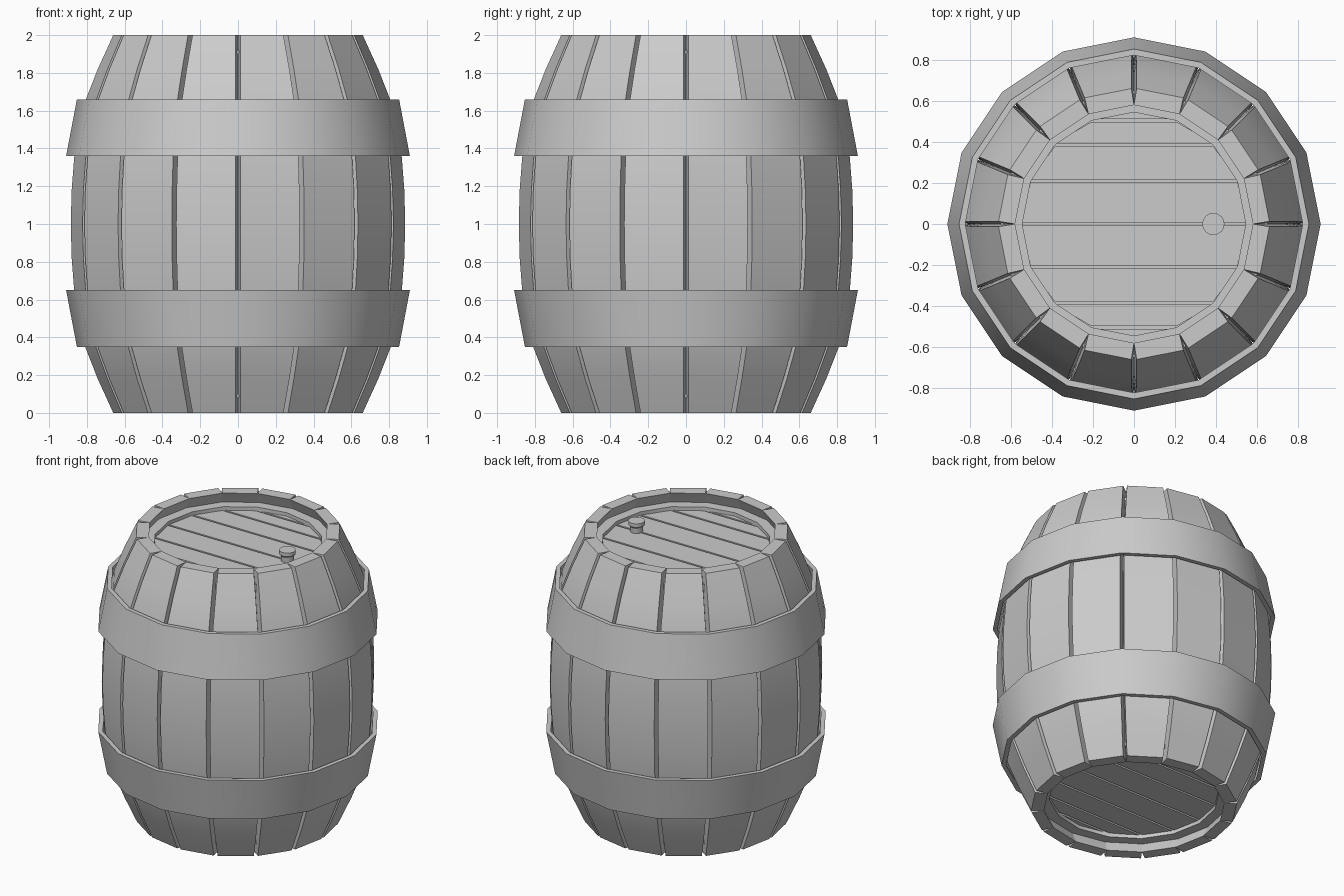
import bpy, bmesh, math

if "Cube" in bpy.data.objects:
    bpy.data.objects.remove(bpy.data.objects["Cube"])

N = 16
STEP = 2 * math.pi / N
grey = bpy.data.materials.new("plain grey")
grey.diffuse_color = (0.6, 0.6, 0.6, 1)
grey.use_nodes = True
grey.node_tree.nodes["Principled BSDF"].inputs["Base Color"].default_value = grey.diffuse_color


def finish(name, bm, smooth=True):
    bmesh.ops.recalc_face_normals(bm, faces=bm.faces)
    for f in bm.faces:
        f.smooth = smooth
    for e in bm.edges:
        e.smooth = smooth and len(e.link_faces) == 2 and e.calc_face_angle(0) < math.radians(30)
    me = bpy.data.meshes.new(name)
    bm.to_mesh(me)
    bm.free()
    me.materials.append(grey)
    ob = bpy.data.objects.new(name, me)
    bpy.context.collection.objects.link(ob)
    return ob


def loft(bm, rings, closed=False):
    """Skin a list of point rings; cap the ends, or join last to first."""
    vs = [[bm.verts.new(p) for p in r] for r in rings]
    n = len(vs[0])
    pairs = list(zip(vs, vs[1:])) + ([(vs[-1], vs[0])] if closed else [])
    for a, b in pairs:
        for i in range(n):
            j = (i + 1) % n
            bm.faces.new((a[i], a[j], b[j], b[i]))
    if not closed:
        bm.faces.new(vs[0][::-1])
        bm.faces.new(vs[-1])


def circle(r, z, n=N, x=0):
    return [(x + r * math.cos(i * 2 * math.pi / n), r * math.sin(i * 2 * math.pi / n), z) for i in range(n)]


def band(name, section):
    bm = bmesh.new()
    loft(bm, [circle(r, z) for r, z in section], closed=True)
    return finish(name, bm)


# Staves: flat panels following the bulge, with V grooves between them
half = [(0, 0.663), (0.18, 0.745), (0.35, 0.812), (0.5, 0.848), (0.65, 0.87), (0.82, 0.883)]
profile = half + [(1, 0.888)] + [(2 - z, r) for z, r in reversed(half)]
GAP, THICK = 0.013, 0.083
bm = bmesh.new()
for k in range(N):
    mid = (k + 0.5) * STEP
    c, s = math.cos(mid), math.sin(mid)
    rings = []
    for z, r in profile:
        ri = r - THICK
        a, w = r * math.cos(STEP / 2), r * math.sin(STEP / 2) - GAP
        b, v = ri * math.cos(STEP / 2), ri * math.sin(STEP / 2)
        rings.append([(d * c - t * s, d * s + t * c, z) for d, t in ((a, -w), (a, w), (b, v), (b, -v))])
    loft(bm, rings)
finish("staves", bm)

# Hoops
band("lower_hoop", [(0.853, 0.35), (0.91, 0.65), (0.88, 0.65), (0.823, 0.35)])
band("upper_hoop", [(0.853, 1.66), (0.91, 1.36), (0.88, 1.36), (0.823, 1.66)])


# Heads: rim ring, backing disc and planks split at the polygon corners
def head(name, sign):
    def zz(depth):
        return 2 - depth if sign > 0 else depth
    band(name + "_ring", [(0.545, zz(0.08)), (0.65, zz(0.08)), (0.65, zz(0.15)), (0.545, zz(0.15))])
    bm = bmesh.new()
    loft(bm, [circle(0.55, zz(0.125)), circle(0.55, zz(0.16))])
    finish(name + "_backing", bm, False)
    bm = bmesh.new()
    R, g = 0.546, 0.007
    for i in range(-4, 4):
        y0, y1 = R * math.sin(i * STEP), R * math.sin((i + 1) * STEP)
        x0, x1 = max(R * math.cos(i * STEP), 0.001), max(R * math.cos((i + 1) * STEP), 0.001)
        y0 += g if i > -4 else 0
        y1 -= g if i < 3 else 0
        loft(bm, [[(-x0, y0, z), (x0, y0, z), (x1, y1, z), (-x1, y1, z)] for z in (zz(0.105), zz(0.15))])
    finish(name + "_planks", bm, False)


head("top_head", 1)
head("bottom_head", -1)

# Bung peg, wider at the top
bm = bmesh.new()
loft(bm, [circle(0.04, 1.88, 16, 0.387), circle(0.043, 1.93, 16, 0.387),
          circle(0.054, 1.945, 16, 0.387), circle(0.054, 1.97, 16, 0.387)])
finish("bung", bm)
